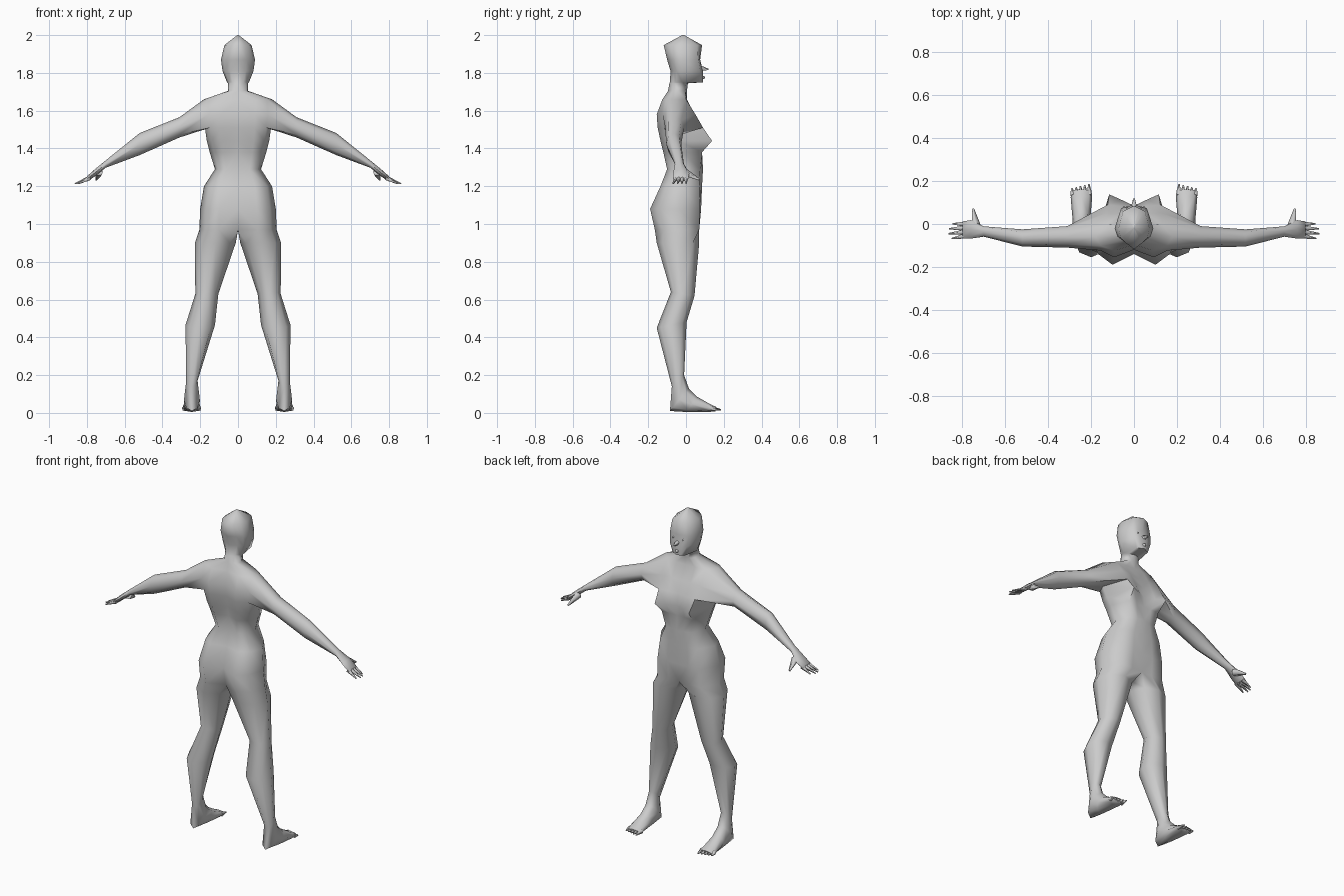
import bpy
import bmesh
from math import cos, sin, pi, radians
from mathutils import Vector

cube = bpy.data.objects.get("Cube")
if cube:
    bpy.data.objects.remove(cube)

# One plain grey for the whole figure
clay = bpy.data.materials.new("clay_grey")
clay.use_nodes = True
clay.diffuse_color = (0.6, 0.6, 0.6, 1)
clay.node_tree.nodes["Principled BSDF"].inputs["Base Color"].default_value = clay.diffuse_color


def finish(bm, name, mirrored=True):
    """Turn a half mesh into a smooth, mirrored object."""
    bmesh.ops.recalc_face_normals(bm, faces=bm.faces)
    mesh = bpy.data.meshes.new(name)
    bm.to_mesh(mesh)
    bm.free()
    mesh.materials.append(clay)
    obj = bpy.data.objects.new(name, mesh)
    bpy.context.collection.objects.link(obj)
    bpy.ops.object.select_all(action="DESELECT")
    obj.select_set(True)
    bpy.context.view_layer.objects.active = obj
    bpy.ops.object.shade_smooth_by_angle(angle=radians(75))
    if mirrored:
        mirror = obj.modifiers.new("mirror", "MIRROR")
        mirror.use_clip = True
        mirror.merge_threshold = 0.002
    return obj


def bridge(bm, lower, upper, closed=True, skip=()):
    """Join two rows of vertices with quads."""
    count = len(lower)
    for k in range(count if closed else count - 1):
        if k not in skip:
            n = (k + 1) % count
            bm.faces.new((lower[k], lower[n], upper[n], upper[k]))


def ring(bm, centre, across, along, start, step, count=8):
    """Elliptical ring spanned by two half-axis vectors."""
    angles = [radians(start + step * k) for k in range(count)]
    return [bm.verts.new(centre + across * cos(a) + along * sin(a)) for a in angles]


def half_row(bm, z, w, side, front, front_bump, back, back_bump):
    """Half of a trunk section, from the front middle round to the back middle."""
    points = [
        (0, front),
        (w * 0.34, (front + front_bump) / 2),
        (w * 0.7, front_bump),
        (w, side),
        (w * 0.85, side + (back_bump - side) * 0.65),
        (w * 0.5, back_bump),
        (0, back),
    ]
    return [bm.verts.new((x, y, z)) for x, y in points]


# Trunk, neck and head: height, half width, side y, front, front bump, back, back bump
trunk = [
    (.97, .205, -.03, .07, .07, -.12, -.165),
    (1.08, .2, -.04, .08, .075, -.14, -.19),
    (1.2, .18, -.02, .085, .07, -.11, -.135),
    (1.29, .122, -.01, .09, .075, -.085, -.1),
    (1.38, .15, -.02, .085, .085, -.09, -.12),
    (1.44, .165, -.04, .085, .138, -.1, -.135),
    (1.51, .175, -.06, .075, .09, -.115, -.15),
    (1.58, .185, -.065, .045, .05, -.12, -.155),
    (1.66, .18, -.06, .005, 0, -.105, -.125),
    (1.705, .052, -.045, .005, -.005, -.095, -.085),
    (1.745, .052, -.035, .01, 0, -.088, -.075),
    (1.75, .058, -.02, .09, .07, -.085, -.07),
    (1.81, .082, -.02, .09, .075, -.082, -.065),
    (1.87, .09, -.02, .075, .065, -.1, -.08),
    (1.947, .072, -.02, .085, .06, -.118, -.09),
    (2, .004, -.015, -.01, -.01, -.02, -.02),
]
ARMPIT = 6
bm = bmesh.new()
rows = [half_row(bm, *spec) for spec in trunk]
for i in range(len(rows) - 1):
    # leave an opening at the side for the arm
    skip = (2, 3) if ARMPIT <= i < ARMPIT + 2 else ()
    bridge(bm, rows[i], rows[i + 1], closed=False, skip=skip)
bm.faces.new(rows[-1])

# Leg and foot: x, half width, front point (y, z), back point (y, z)
leg = [
    (.12, .108, (.07, .9), (-.155, .9)),
    (.165, .061, (.045, .62), (-.08, .64)),
    (.2, .078, (.003, .48), (-.155, .45)),
    (.244, .03, (-.01, .2), (-.075, .14)),
    (.244, .042, (.015, .13), (-.085, .01)),
    (.245, .042, (.06, .085), (0, .005)),
    (.245, .05, (.13, .045), (.12, .005)),
    (.243, .045, (.16, .032), (.155, .008)),
]
crotch = bm.verts.new((0, -.04, .965))
previous = rows[0] + [crotch]
for x, half, front, back in leg:
    front, back = Vector((x, *front)), Vector((x, *back))
    loop = ring(bm, (front + back) / 2, Vector((half, 0, 0)), (front - back) / 2, 135, -45)
    bridge(bm, previous, loop)
    previous = loop
bm.faces.new(previous)

# Arm and palm: x, y, half depth, top z, bottom z
arm = [
    (.31, -.06, .05, 1.565, 1.458),
    (.52, -.065, .04, 1.482, 1.365),
    (.7, -.035, .024, 1.337, 1.298),
    (.76, -.025, .043, 1.288, 1.25),
    (.8, -.028, .04, 1.252, 1.225),
]
low, mid, top = rows[ARMPIT:ARMPIT + 3]
previous = top[2:5] + [mid[4]] + low[4:1:-1] + [mid[2]]
bm.verts.remove(mid[3])
for x, y, depth, high, bottom in arm:
    centre = Vector((x, y, (high + bottom) / 2))
    loop = ring(bm, centre, Vector((0, depth, 0)), Vector((0, 0, (high - bottom) / 2)), 45, 45)
    bridge(bm, previous, loop)
    previous = loop
bm.faces.new(previous)
finish(bm, "body")


def spikes(name, segments, mirrored=True, sides=5):
    """Tapered tips, each from a base point to an end point."""
    bm = bmesh.new()
    for base, end, radius in segments:
        base, end = Vector(base), Vector(end)
        turn = (end - base).to_track_quat("Z", "Y").to_matrix().to_4x4()
        turn.translation = (base + end) / 2
        bmesh.ops.create_cone(bm, cap_ends=True, segments=sides, radius1=radius,
                              radius2=radius * 0.25, depth=(end - base).length, matrix=turn)
    return finish(bm, name, mirrored)


# Fingers fan out from the palm; the thumb points forward
fingers = [((.785, -.055 + .018 * i, 1.243), (.835 + .03 * sin(pi * (i + .6) / 4),
            -.068 + .023 * i, 1.213), .013) for i in range(4)]
spikes("fingers", fingers)
spikes("thumbs", [((.735, -.01, 1.275), (.75, .07, 1.235), .022)])

# Toes shorten towards the outside of the foot
toes = [((.208 + .019 * i, .135, .022), (.21 + .02 * i, .186 - .005 * i, .016), .014)
        for i in range(5)]
spikes("toes", toes)

# Face details
spikes("nose", [((0, .07, 1.825), (0, .118, 1.818), .017)], mirrored=False)
spikes("lips", [((0, .075, 1.775), (0, .1, 1.775), .018)], mirrored=False)
spikes("eyes", [((.034, .06, 1.845), (.034, .08, 1.845), .012)])
